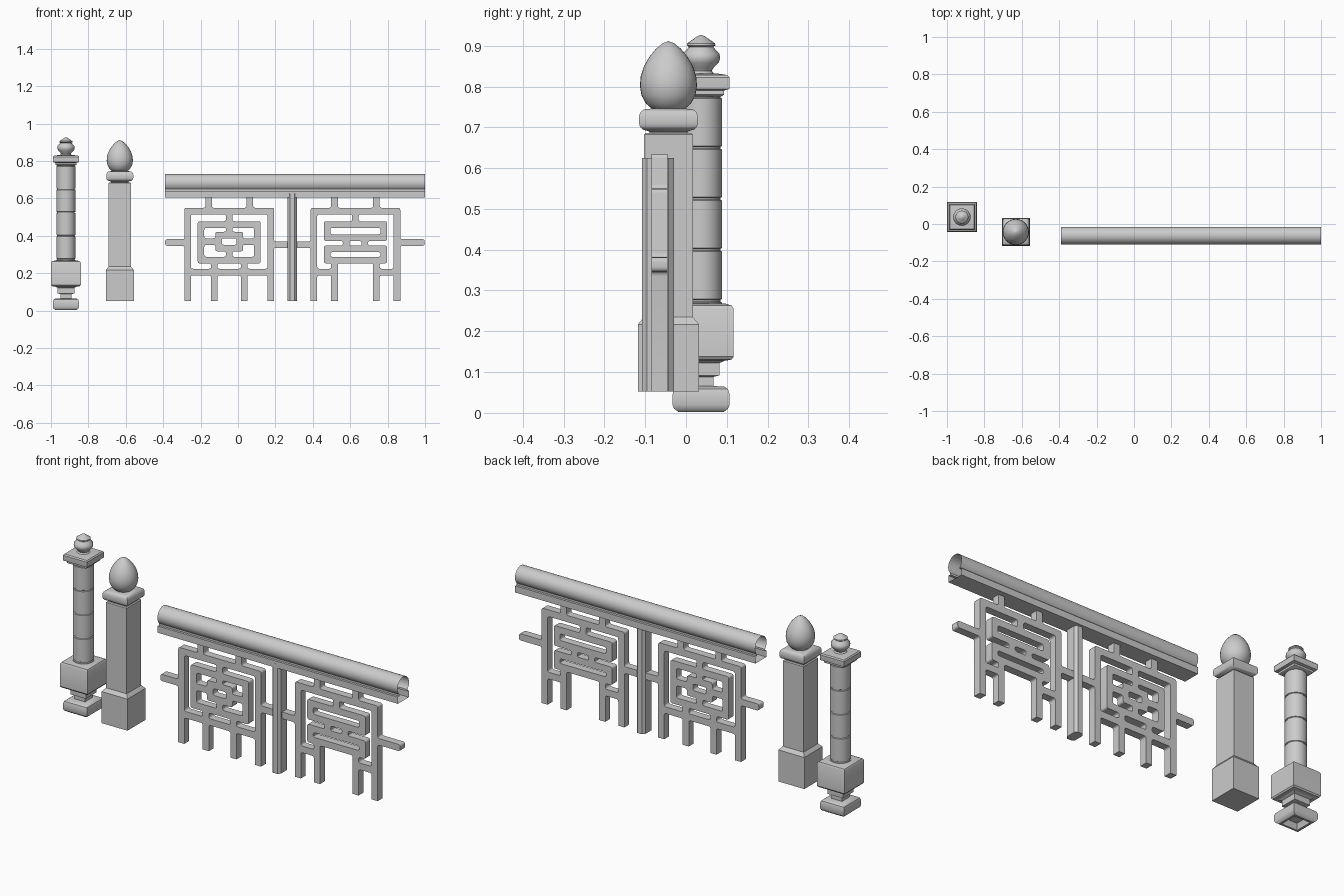
import bpy, bmesh, math
from mathutils import Vector, Matrix

if "Cube" in bpy.data.objects:
    bpy.data.objects.remove(bpy.data.objects["Cube"], do_unlink=True)

stone = bpy.data.materials.new("grey stone")
stone.diffuse_color = (0.6, 0.6, 0.6, 1)
stone.use_nodes = True
stone.node_tree.nodes["Principled BSDF"].inputs["Base Color"].default_value = (0.6, 0.6, 0.6, 1)


def finish(bm, name, smooth=True):
    """Turn a bmesh into a named object with the stone material."""
    bmesh.ops.recalc_face_normals(bm, faces=bm.faces)
    mesh = bpy.data.meshes.new(name)
    bm.to_mesh(mesh)
    bm.free()
    mesh.materials.append(stone)
    ob = bpy.data.objects.new(name, mesh)
    bpy.context.scene.collection.objects.link(ob)
    if smooth:
        bpy.ops.object.select_all(action='DESELECT')
        ob.select_set(True)
        bpy.context.view_layer.objects.active = ob
        bpy.ops.object.shade_smooth_by_angle(angle=math.radians(35))
    return ob


def turned(name, centre, profile, sides=24):
    """Sweep (half width, z) points; four sides give a square section."""
    bm = bmesh.new()
    square = sides == 4
    rings = []
    for r, z in profile:
        r = r * math.sqrt(2) if square else r
        ring = []
        for i in range(sides):
            a = math.tau * (i + (0.5 if square else 0)) / sides
            ring.append(bm.verts.new((centre[0] + r * math.cos(a), centre[1] + r * math.sin(a), z)))
        rings.append(ring)
    for low, high in zip(rings, rings[1:]):
        for i in range(sides):
            j = (i + 1) % sides
            bm.faces.new((low[i], low[j], high[j], high[i]))
    bm.faces.new(rings[0][::-1])
    bm.faces.new(rings[-1])
    return finish(bm, name)


# Slender post: square foot and plinth, ringed round column, cap and finial
A = (-0.92, 0.037)
turned("slender_post_foot", A, [
    (.035, .03), (.045, .002), (.055, .002), (.066, .01), (.07, .02), (.07, .045),
    (.066, .058), (.058, .064), (.03, .066), (.03, .088), (.045, .092), (.045, .122), (.062, .13)], 4)
turned("slender_post_plinth", A, [
    (.062, .128), (.075, .131), (.08, .138), (.08, .255), (.075, .263), (.06, .268)], 4)
column = [(.051, .262)]
for z in (.275, .4, .525, .65, .775):
    column += [(.051, z - .004), (.047, z - .002), (.047, z + .002), (.051, z + .004)]
turned("slender_post_column", A, column + [(.051, .785)])
turned("slender_post_cap", A, [
    (.05, .776), (.056, .78), (.056, .79), (.069, .794), (.07, .8), (.07, .822), (.065, .828), (.04, .832)], 4)
turned("slender_post_finial", A, [
    (.035, .828), (.026, .838), (.03, .845), (.043, .858), (.047, .87), (.045, .88), (.034, .892),
    (.03, .897), (.035, .901), (.034, .906), (.018, .917), (.008, .924), (.001, .926)], 16)

# Stout post: square base and shaft, cushion and egg finial
B = (-0.632, -0.043)
turned("stout_post_shaft", B, [
    (.075, .052), (.075, .217), (.06, .235), (.06, .682), (.055, .686)], 4)
turned("stout_post_cushion", B, [
    (.045, .684), (.048, .69), (.064, .695), (.07, .702), (.072, .71), (.072, .728),
    (.068, .738), (.06, .744), (.04, .746)], 4)
turned("stout_post_egg", B, [
    (.02, .735), (.04, .745), (.055, .758), (.066, .778), (.07, .802), (.068, .825),
    (.06, .85), (.046, .874), (.03, .893), (.014, .906), (.001, .911)], 32)

# Handrail: thin round tube necked into a flat channel, open at both ends
RAIL_Y = -0.062
section = []
for i in range(25):
    a = math.radians(-45 + 270 * i / 24)
    section.append((.047 * math.cos(a), .683 + .047 * math.sin(a)))
section += [(-.033, .64), (-.045, .64), (-.045, .605), (.045, .605), (.045, .64), (.033, .64)]
bm = bmesh.new()
ends = [[bm.verts.new((x, RAIL_Y + y, z)) for y, z in section] for x in (-.39, 1.0)]
for i in range(len(section)):
    j = (i + 1) % len(section)
    bm.faces.new((ends[0][i], ends[0][j], ends[1][j], ends[1][i]))
finish(bm, "handrail")

# Middle baluster: chamfered upright
bm = bmesh.new()
outline = [(.013, -.039), (.025, -.026), (.025, .026), (.013, .039)]
outline += [(-x, -y) for x, y in outline]
base = bm.faces.new([bm.verts.new((.29 + x, -.069 + y, .052)) for x, y in outline])
up = bmesh.ops.extrude_face_region(bm, geom=[base], use_keep_orig=True)["geom"]
bmesh.ops.translate(bm, verts=[v for v in up if isinstance(v, bmesh.types.BMVert)], vec=(0, 0, .573))
finish(bm, "middle_baluster", False)

# Fretwork panels
H = 0.0175  # half the width of a bar


def bar(x0, z0, x1, z1):
    return [(min(x0, x1) - H, min(z0, z1) - H, max(x0, x1) + H, max(z0, z1) + H)]


def pair(x0, z0, x1, z1):
    return bar(x0, z0, x1, z1) + bar(-x0, z0, -x1, z1)


def ring(x, low, high):
    return pair(x, low, x, high) + bar(-x, low, x, low) + bar(-x, high, x, high)


def outlines(bars):
    """Boundary loops of the union of the bars."""
    xs = sorted({round(v, 4) for b in bars for v in (b[0], b[2])})
    zs = sorted({round(v, 4) for b in bars for v in (b[1], b[3])})
    edges = set()
    for x0, x1 in zip(xs, xs[1:]):
        for z0, z1 in zip(zs, zs[1:]):
            cx, cz = (x0 + x1) / 2, (z0 + z1) / 2
            if any(b[0] < cx < b[2] and b[1] < cz < b[3] for b in bars):
                corners = [(x0, z0), (x1, z0), (x1, z1), (x0, z1)]
                for p, q in zip(corners, corners[1:] + corners[:1]):
                    if (q, p) in edges:
                        edges.remove((q, p))
                    else:
                        edges.add((p, q))
    follow = dict(edges)
    while follow:
        start, p = follow.popitem()
        loop = [Vector(start)]
        while p != start:
            loop.append(Vector(p))
            p = follow.pop(p)
        n = len(loop)
        yield [loop[i] for i in range(n)
               if abs((loop[i] - loop[i - 1]).cross(loop[(i + 1) % n] - loop[i])) > 1e-9]


def rounded(loop, radius=.011):
    """Ease every corner except those at the feet."""
    points = []
    for i, p in enumerate(loop):
        if p.y < .06:
            points.append(p)
            continue
        a, b = loop[i - 1] - p, loop[(i + 1) % len(loop)] - p
        a = p + a.normalized() * min(radius, a.length * .4)
        b = p + b.normalized() * min(radius, b.length * .4)
        points += [a.lerp(p, t).lerp(p.lerp(b, t), t) for t in (0, .33, .67, 1)]
    return points


def panel(name, x, bars):
    curve = bpy.data.curves.new(name, 'CURVE')
    curve.dimensions, curve.fill_mode, curve.extrude = '2D', 'BOTH', .02
    for loop in outlines(bars):
        points = rounded(loop)
        spline = curve.splines.new('POLY')
        spline.points.add(len(points) - 1)
        for dst, p in zip(spline.points, points):
            dst.co = (p.x, p.y, 0, 1)
        spline.use_cyclic_u = True
    helper = bpy.data.objects.new(name + "_outline", curve)
    mesh = bpy.data.meshes.new_from_object(helper)
    bpy.data.objects.remove(helper)
    bm = bmesh.new()
    bm.from_mesh(mesh)
    bpy.data.meshes.remove(mesh)
    bmesh.ops.remove_doubles(bm, verts=bm.verts, dist=1e-5)
    bm.transform(Matrix.Translation((x, -.065, 0)) @ Matrix.Rotation(math.pi / 2, 4, 'X'))
    finish(bm, name)


def frame(top_leg, low_leg, left, right, left_z, right_z):
    """Outer frame with feet, hangers and side arms."""
    return (pair(.222, .0695, .222, .532) + bar(-.222, .532, .222, .532)
            + pair(top_leg, .532, top_leg, .6175) + pair(low_leg, .0695, low_leg, .206)
            + bar(left, left_z, -.222, left_z) + bar(.222, right_z, right, right_z))


# Left-hand panel: concentric rectangles
panel("concentric_fret", -.047, frame(.11, .08, -.325, .32, .364, .353)
      + bar(-.222, .206, .222, .206) + ring(.151, .27, .46) + ring(.056, .334, .404)
      + bar(0, .46, 0, .532) + pair(.08, .206, .08, .27)
      + pair(.056, .369, .151, .369) + bar(0, .404, 0, .46) + bar(0, .27, 0, .334))

# Right-hand panel: stacked rectangles over an arched foot
panel("stacked_fret", .628, frame(.112, .112, -.33, .352, .353, .364)
      + pair(.112, .206, .222, .206) + pair(.112, .206, .112, .27)
      + ring(.151, .39, .46) + ring(.151, .27, .33) + ring(.05, .33, .39)
      + bar(0, .46, 0, .532))
